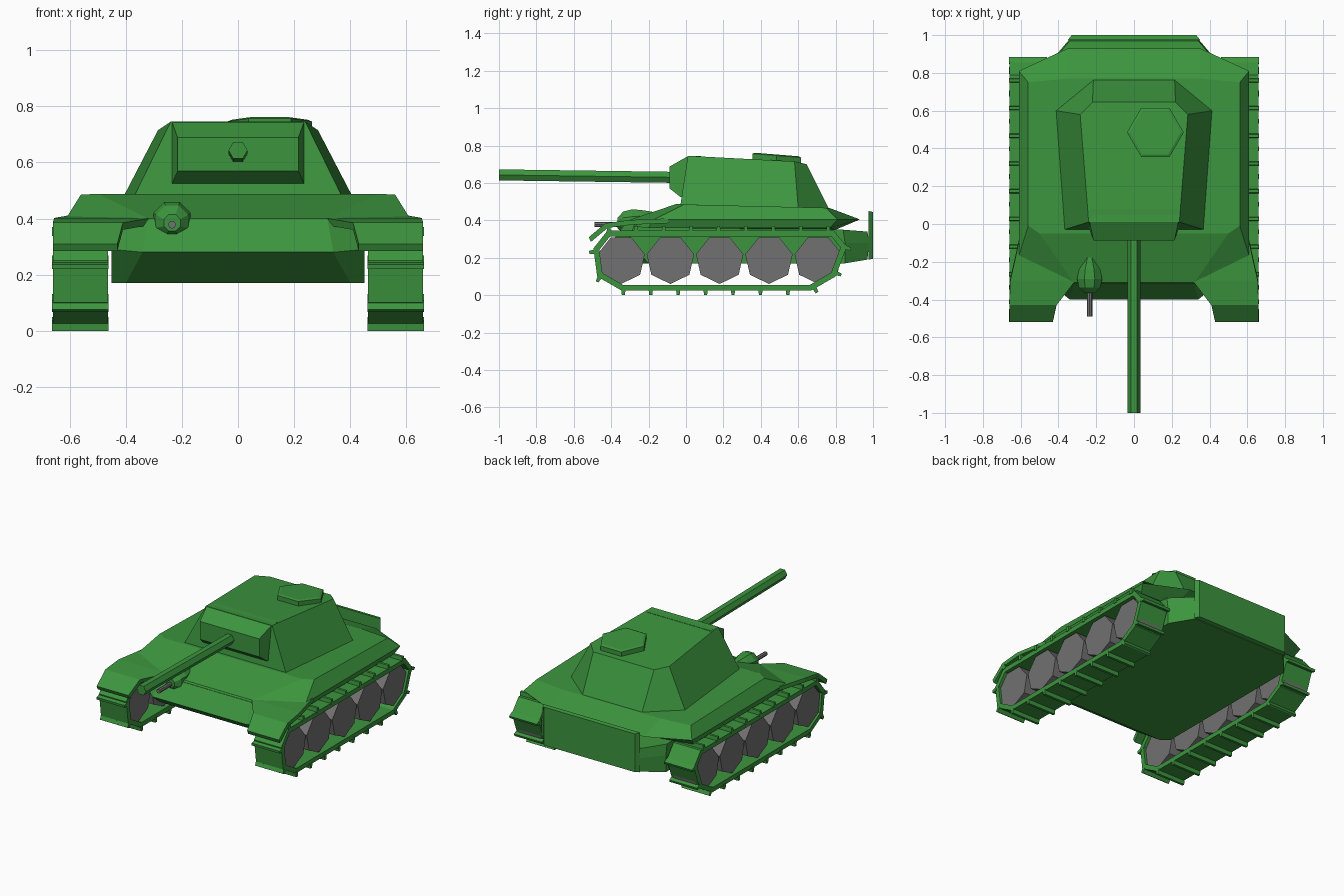
import bpy, bmesh, math
from mathutils import Vector

if "Cube" in bpy.data.objects:
    bpy.data.objects.remove(bpy.data.objects["Cube"])


def material(name, rgb):
    m = bpy.data.materials.new(name)
    m.diffuse_color = (*rgb, 1)
    m.use_nodes = True
    m.node_tree.nodes["Principled BSDF"].inputs["Base Color"].default_value = m.diffuse_color
    return m


GREEN = material("green_paint", (0.045, 0.30, 0.048))
GREY = material("grey_metal", (0.17, 0.165, 0.165))


def finish(name, bm, mat=GREEN):
    bmesh.ops.recalc_face_normals(bm, faces=bm.faces)
    me = bpy.data.meshes.new(name)
    bm.to_mesh(me)
    bm.free()
    me.materials.append(mat)
    ob = bpy.data.objects.new(name, me)
    bpy.context.collection.objects.link(ob)
    return ob


def loft(name, rings, mat=GREEN, caps=True, closed=False):
    """Skin a series of equal-length closed rings."""
    bm = bmesh.new()
    vs = [[bm.verts.new(p) for p in r] for r in rings]
    n = len(rings[0])
    pairs = list(zip(vs, vs[1:])) + ([(vs[-1], vs[0])] if closed else [])
    for a, b in pairs:
        for i in range(n):
            j = (i + 1) % n
            bm.faces.new((a[i], a[j], b[j], b[i]))
    if caps and not closed:
        bm.faces.new(vs[0])
        bm.faces.new(vs[-1])
    return finish(name, bm, mat)


def sym(half):
    """Complete a half ring (x > 0) across x = 0."""
    return half + [(-x, y, z) for x, y, z in reversed(half)]


def along_y(sections, x, n, turn=0.0):
    """Polygon rings along y from (y, z, radius) sections."""
    return [[(x + r * math.cos(turn + 2 * math.pi * i / n), y,
              z + r * math.sin(turn + 2 * math.pi * i / n)) for i in range(n)]
            for y, z, r in sections]


def along_x(profile, x0, x1):
    return [[(x, y, z) for y, z in profile] for x in (x0, x1)]


# Lower hull with a folded nose and chamfered tail
loft("lower_hull", [
    sym([(.40, -.24, .17), (.45, -.20, .17), (.45, .85, .17), (.34, .97, .19)]),
    sym([(.34, -.40, .28), (.45, -.31, .29), (.45, .85, .28), (.34, .98, .28)]),
    sym([(.32, -.32, .39), (.45, -.27, .39), (.45, .84, .35), (.34, .97, .34)])])

# Sloped upper deck
loft("upper_deck", [
    sym([(.33, -.33, .37), (.59, -.20, .36), (.59, .77, .36), (.35, .80, .35)]),
    sym([(.32, -.31, .40), (.61, -.17, .405), (.61, .81, .405), (.35, .93, .405)]),
    sym([(.50, -.05, .488), (.56, -.01, .485), (.56, .75, .467), (.35, .77, .465)])])

# Upright tail plate
loft("tail_plate", [
    [(-.35, .975, .19), (.35, .975, .19), (.35, .975, .45), (-.35, .975, .45)],
    [(-.33, 1, .195), (.33, 1, .195), (.33, 1, .445), (-.33, 1, .445)]])

# Turret shell
loft("turret", [
    sym([(.37, -.03, .48), (.415, .60, .465), (.215, .765, .46)]),
    sym([(.24, .01, .745), (.285, .58, .715), (.22, .645, .70)])])

# Gun mantlet
loft("mantlet", [
    [(-.235, .08, .525), (.235, .08, .525), (.235, .08, .743), (-.235, .08, .743)],
    [(-.235, -.03, .525), (.235, -.03, .525), (.235, .01, .743), (-.235, .01, .743)],
    [(-.215, -.087, .57), (.215, -.087, .57), (.215, -.087, .688), (-.215, -.087, .688)]])

# Main barrel
loft("gun_barrel", along_y([(-1, .643, .034), (-.07, .630, .034)], 0, 6))

# Six-sided hatch following the roof slope
hatch = []
for lift, r in ((-.04, .15), (.028, .15), (.034, .135)):
    ring = []
    for i in range(6):
        a = i * math.pi / 3
        y = .485 + r * math.sin(a)
        ring.append((.113 + r * math.cos(a), y, .718 - .08 * (y - .485) + lift))
    hatch.append(ring)
loft("hatch", hatch)

# Hull machine gun in its teardrop housing
loft("hull_gun_housing", along_y(
    [(-.365, .385, .032), (-.335, .39, .062), (-.29, .392, .072), (-.24, .40, .060),
     (-.165, .42, .025)], -.235, 8, math.pi / 8))
loft("hull_gun", along_y([(-.49, .378, .014), (-.34, .378, .014)], -.235, 8), GREY)

# Track loop as (y, z), bottom front corner first
OUTER = [(-.345, .025), (.67, .025), (.80, .10), (.86, .26),
         (.79, .345), (-.42, .345), (-.495, .25), (-.475, .10)]


def inset(path, d):
    out = []
    n = len(path)
    for i in range(n):
        p, a, b = (Vector(path[k % n]) for k in (i, i - 1, i + 1))
        u, v = (p - a).normalized(), (b - p).normalized()
        nu, nv = Vector((-u.y, u.x)), Vector((-v.y, v.x))
        out.append(tuple(p + (nu + nv) * d / (1 + nu.dot(nv))))
    return out


INNER = inset(OUTER, .03)


def cleats(name, x0, x1, count=21):
    """Raised bars spaced evenly around the track."""
    pts = [Vector(p) for p in OUTER]
    segs = list(zip(pts, pts[1:] + pts[:1]))
    step = sum((b - a).length for a, b in segs) / count
    bm = bmesh.new()
    for k in range(count):
        d = k * step + .01
        for a, b in segs:
            if d <= (b - a).length:
                break
            d -= (b - a).length
        t = (b - a).normalized()
        out = Vector((t.y, -t.x))
        c = a + t * d
        prof = [c - t * .012 - out * .008, c + t * .012 - out * .008,
                c + t * .008 + out * .025, c - t * .008 + out * .025]
        l, r = ([bm.verts.new((x, q.x, q.y)) for q in prof] for x in (x0, x1))
        bm.faces.new(l)
        bm.faces.new(r)
        for i in range(4):
            j = (i + 1) % 4
            bm.faces.new((l[i], l[j], r[j], r[i]))
    finish(name, bm)


for s, side in ((1, "right"), (-1, "left")):
    # Track band and bars
    a, b = s * .463, s * .66
    loft(side + "_track", along_x(OUTER, a, b) + along_x(INNER, b, a), closed=True)
    cleats(side + "_track_bars", s * .461, s * .663)

    # Seven-sided road wheels, point down
    for k in range(5):
        y = -.347 + k * .2635
        prof = [(y + .13 * math.sin(2 * math.pi * i / 7),
                 .19 - .13 * math.cos(2 * math.pi * i / 7)) for i in range(7)]
        loft(f"{side}_wheel_{k + 1}", along_x(prof, s * .48, s * .645), GREY)

    # Front fender folding down over the track
    stations = [(.43, .66, -.52, .31), (.41, .66, -.43, .385),
                (.31, .655, -.30, .402), (.31, .61, -.10, .41)]
    loft(side + "_fender", [[(s * xi, y, z), (s * xo, y, z),
                             (s * xo, y + .012, z - .025), (s * xi, y + .012, z - .025)]
                            for xi, xo, y, z in stations])
